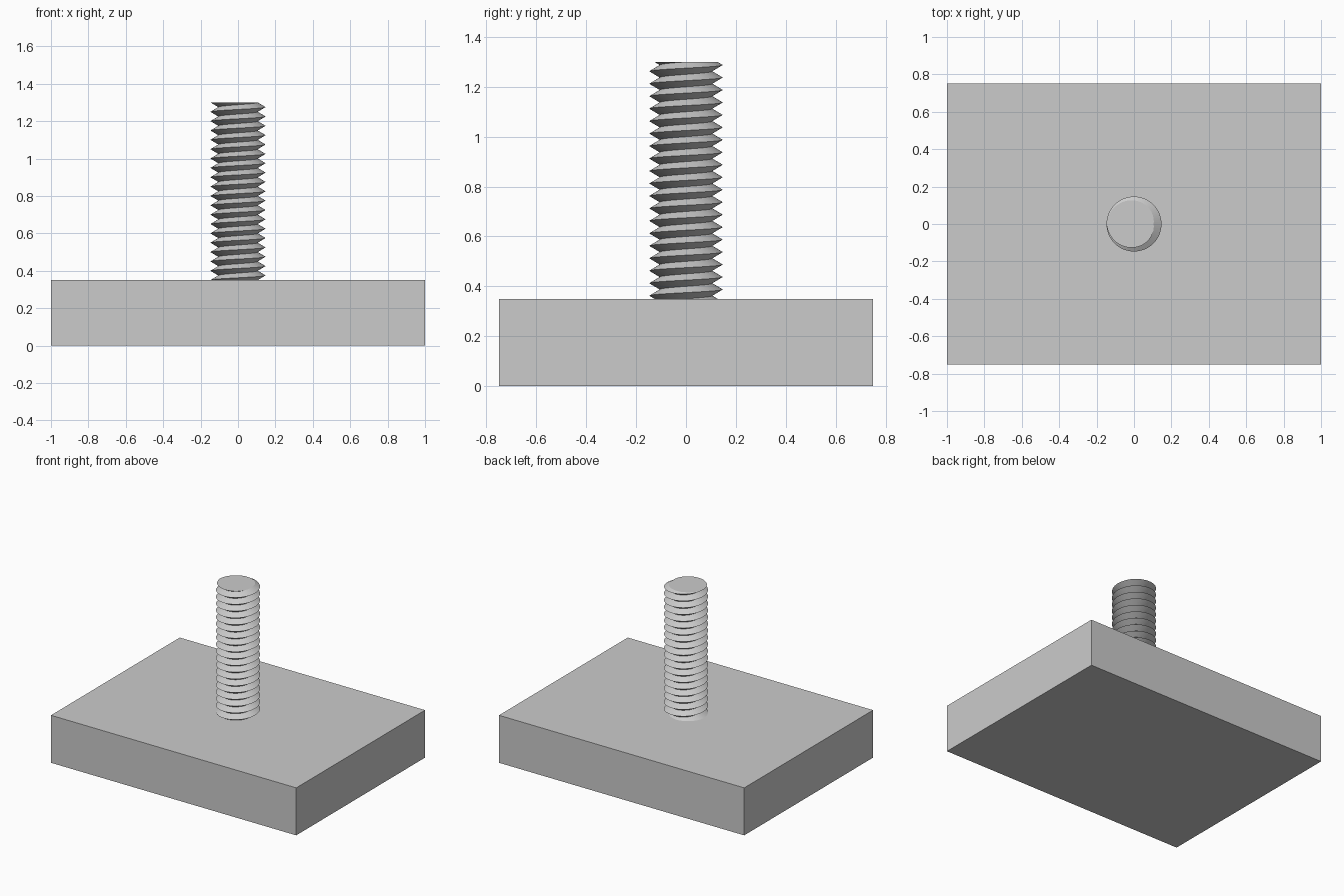
import bpy, bmesh
from math import cos, sin, tau
from mathutils import Matrix

default = bpy.data.objects.get("Cube")
if default:
    bpy.data.objects.remove(default, do_unlink=True)

GREY = (0.6, 0.6, 0.6, 1)
BASE_SIZE = (2.0, 1.5, 0.35)
TOP = 1.30
PITCH = 0.05
TIP_R, ROOT_R = 0.147, 0.105
STEPS = 72

grey = bpy.data.materials.new("plain_grey")
grey.use_nodes = True
grey.diffuse_color = GREY
grey.node_tree.nodes["Principled BSDF"].inputs["Base Color"].default_value = GREY


def finish(bm, name):
    bmesh.ops.recalc_face_normals(bm, faces=bm.faces)
    mesh = bpy.data.meshes.new(name)
    bm.to_mesh(mesh)
    bm.free()
    mesh.materials.append(grey)
    obj = bpy.data.objects.new(name, mesh)
    bpy.context.collection.objects.link(obj)
    return obj


# Base block
bm = bmesh.new()
bmesh.ops.create_cube(bm, size=1)
bmesh.ops.transform(bm, verts=bm.verts, matrix=Matrix.Translation(
    (0, 0, BASE_SIZE[2] / 2)) @ Matrix.Diagonal((*BASE_SIZE, 1)))
finish(bm, "base_block")

# Threaded rod: one helix along the root and one along the tip of the V thread
bm = bmesh.new()
start = BASE_SIZE[2] - 2 * PITCH
turns = round((TOP - start) / PITCH) + 3


def helix(radius, lift):
    return [bm.verts.new((radius * cos(tau * i / STEPS), radius * sin(tau * i / STEPS),
                          start + lift + PITCH * i / STEPS))
            for i in range(turns * STEPS + 1)]


root = helix(ROOT_R, 0)
tip = helix(TIP_R, PITCH / 2)
for i in range((turns - 1) * STEPS):
    bm.faces.new((root[i], root[i + 1], tip[i + 1], tip[i]))
    bm.faces.new((tip[i], tip[i + 1], root[i + STEPS + 1], root[i + STEPS]))

# Cut the rod flat at both ends and cap it
for z, normal in ((TOP, (0, 0, 1)), (BASE_SIZE[2] - 0.01, (0, 0, -1))):
    bmesh.ops.bisect_plane(bm, geom=bm.verts[:] + bm.edges[:] + bm.faces[:], dist=1e-5,
                           plane_co=(0, 0, z), plane_no=normal, clear_outer=True)
bmesh.ops.delete(bm, geom=[v for v in bm.verts if not v.link_faces], context='VERTS')
bmesh.ops.holes_fill(bm, edges=[e for e in bm.edges if e.is_boundary], sides=0)
finish(bm, "threaded_rod")
